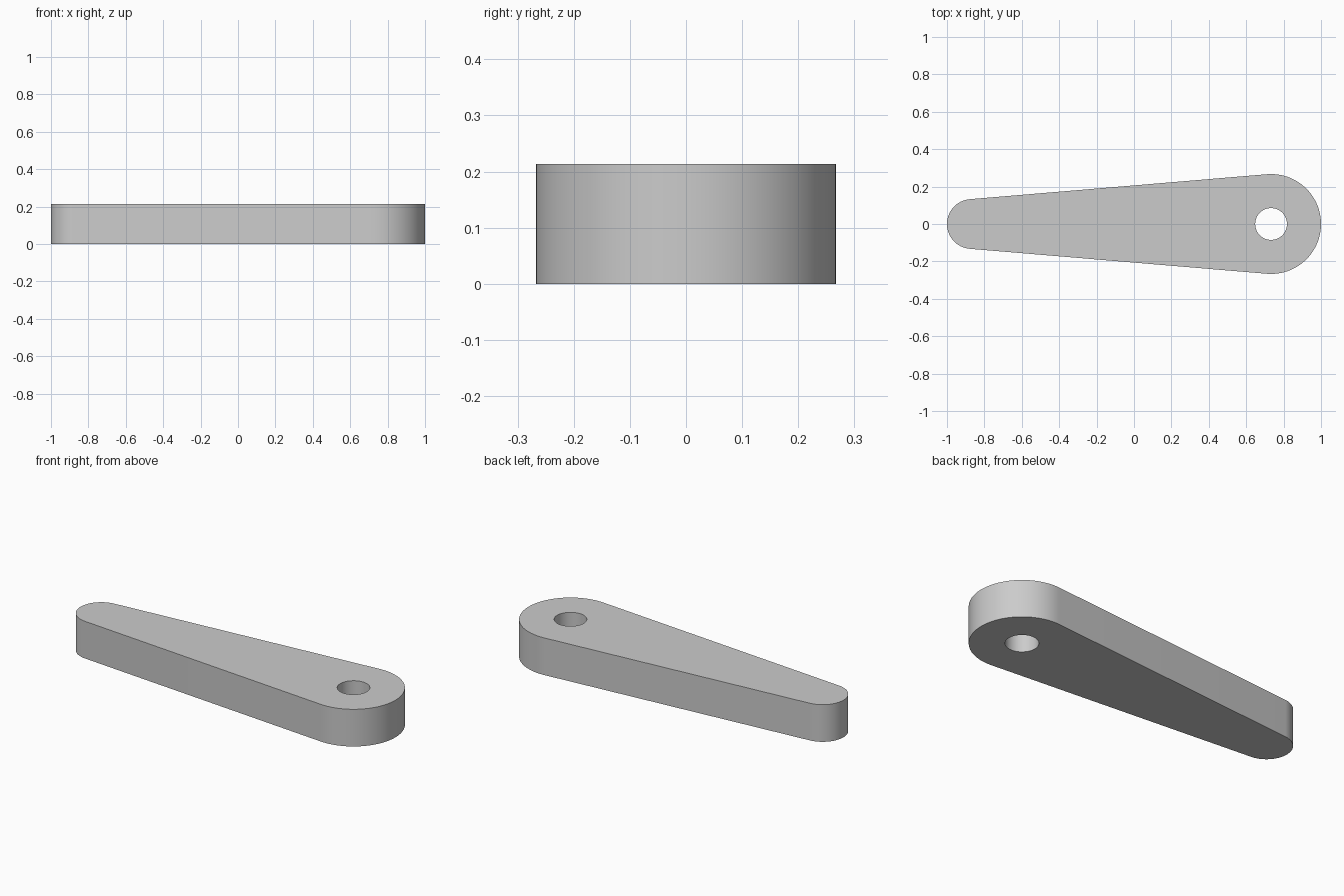
import bpy
import bmesh
from math import acos, cos, sin, pi, radians

cube = bpy.data.objects.get("Cube")
if cube:
    bpy.data.objects.remove(cube)

HEIGHT = 0.213
BIG_R, SMALL_R, HOLE_R = 0.267, 0.133, 0.085
BIG_X, SMALL_X = 1 - BIG_R, SMALL_R - 1


def arc(cx, radius, start, end, steps):
    """Points along an arc, both ends included."""
    angles = [start + (end - start) * i / steps for i in range(steps + 1)]
    return [(cx + radius * cos(a), radius * sin(a), 0) for a in angles]


def add_loop(bm, points):
    verts = [bm.verts.new(p) for p in points]
    return [bm.edges.new((v, verts[i - 1])) for i, v in enumerate(verts)]


# Material
grey = bpy.data.materials.new("plain grey")
grey.use_nodes = True
colour = (0.6, 0.6, 0.6, 1)
grey.diffuse_color = colour
grey.node_tree.nodes["Principled BSDF"].inputs["Base Color"].default_value = colour

# Outline: two round ends joined by their common tangents, plus the pivot hole
tangent = acos((SMALL_R - BIG_R) / (BIG_X - SMALL_X))
outline = arc(BIG_X, BIG_R, -tangent, tangent, 48)
outline += arc(SMALL_X, SMALL_R, tangent, 2 * pi - tangent, 40)
hole = arc(BIG_X, HOLE_R, 0, 2 * pi, 48)[:-1]

# Fill the flat profile and extrude it into a solid
bm = bmesh.new()
edges = add_loop(bm, outline) + add_loop(bm, hole)
bmesh.ops.triangle_fill(bm, edges=edges, use_beauty=True, use_dissolve=False)
result = bmesh.ops.extrude_face_region(bm, geom=bm.faces[:], use_keep_orig=True)
top = [g for g in result["geom"] if isinstance(g, bmesh.types.BMVert)]
bmesh.ops.translate(bm, verts=top, vec=(0, 0, HEIGHT))
bmesh.ops.recalc_face_normals(bm, faces=bm.faces[:])

mesh = bpy.data.meshes.new("tapered_lever")
bm.to_mesh(mesh)
bm.free()
mesh.materials.append(grey)
lever = bpy.data.objects.new("tapered_lever", mesh)
bpy.context.collection.objects.link(lever)

# Smooth curved walls, crisp rims
bpy.ops.object.select_all(action="DESELECT")
lever.select_set(True)
bpy.context.view_layer.objects.active = lever
bpy.ops.object.shade_smooth_by_angle(angle=radians(30))
